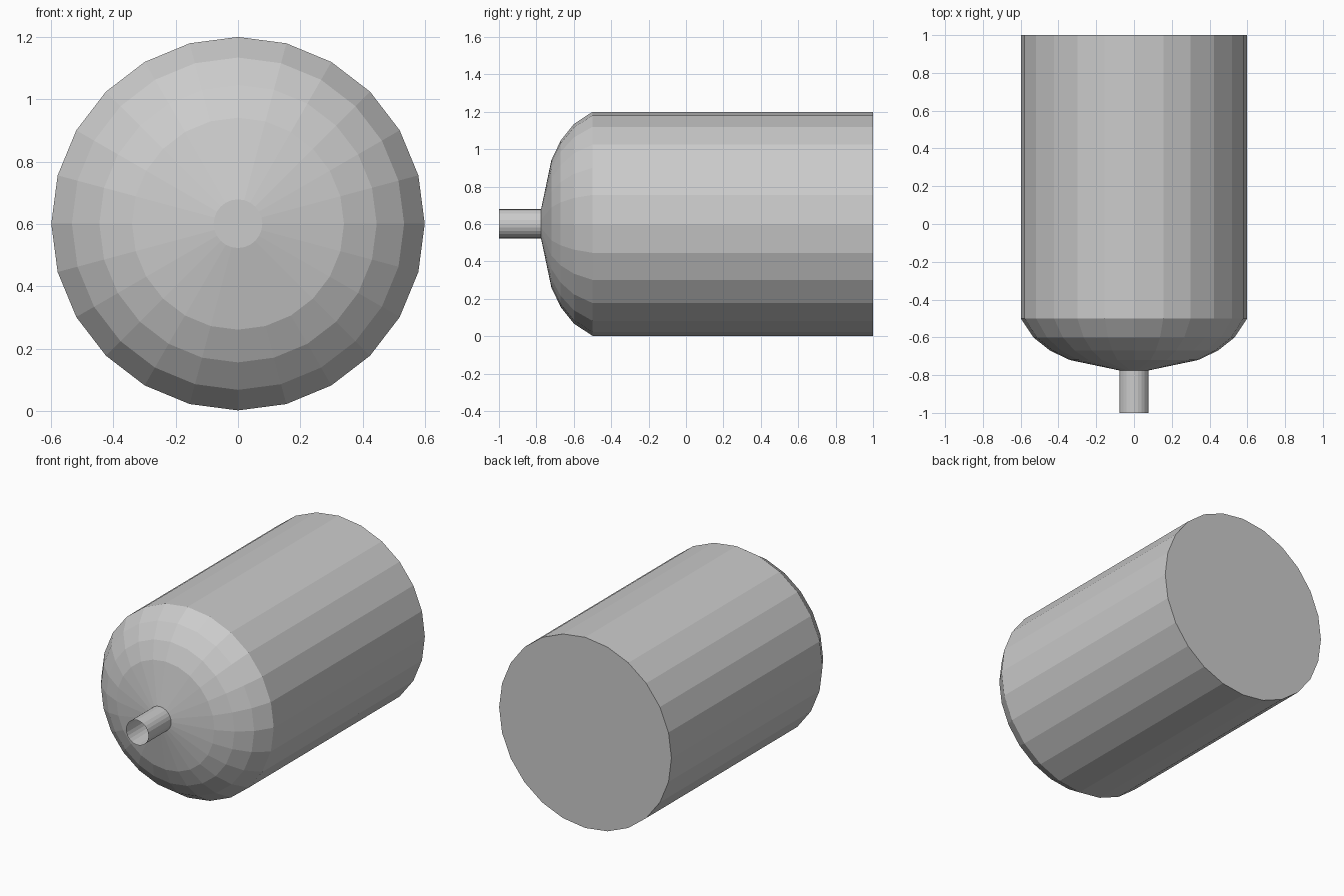
import bpy, bmesh, math

if "Cube" in bpy.data.objects:
    bpy.data.objects.remove(bpy.data.objects["Cube"])

CENTRE_Z = 0.601


def lathe(name, profile, sides, cap_start=False, cap_end=False):
    """Revolve (radius, y) points around the horizontal y axis."""
    bm = bmesh.new()
    rings = []
    for r, y in profile:
        ring = []
        for i in range(sides):
            a = 2 * math.pi * i / sides
            ring.append(bm.verts.new((r * math.sin(a), y, CENTRE_Z + r * math.cos(a))))
        rings.append(ring)
    for a, b in zip(rings, rings[1:]):
        for i in range(sides):
            j = (i + 1) % sides
            bm.faces.new((a[i], a[j], b[j], b[i]))
    if cap_start:
        bm.faces.new(rings[0])
    if cap_end:
        bm.faces.new(rings[-1])
    bmesh.ops.recalc_face_normals(bm, faces=bm.faces)
    mesh = bpy.data.meshes.new(name)
    bm.to_mesh(mesh)
    bm.free()
    obj = bpy.data.objects.new(name, mesh)
    bpy.context.collection.objects.link(obj)
    return obj


# Tank: domed front end, straight barrel, flat back
lathe("tank_body",
      [(0.078, -0.775), (0.34, -0.72), (0.445, -0.67), (0.533, -0.60),
       (0.599, -0.50), (0.599, 1.0)],
      24, cap_start=True, cap_end=True)

# Neck: thin open pipe on the front
lathe("neck_pipe", [(0.078, -1.0), (0.078, -0.775)], 24)
